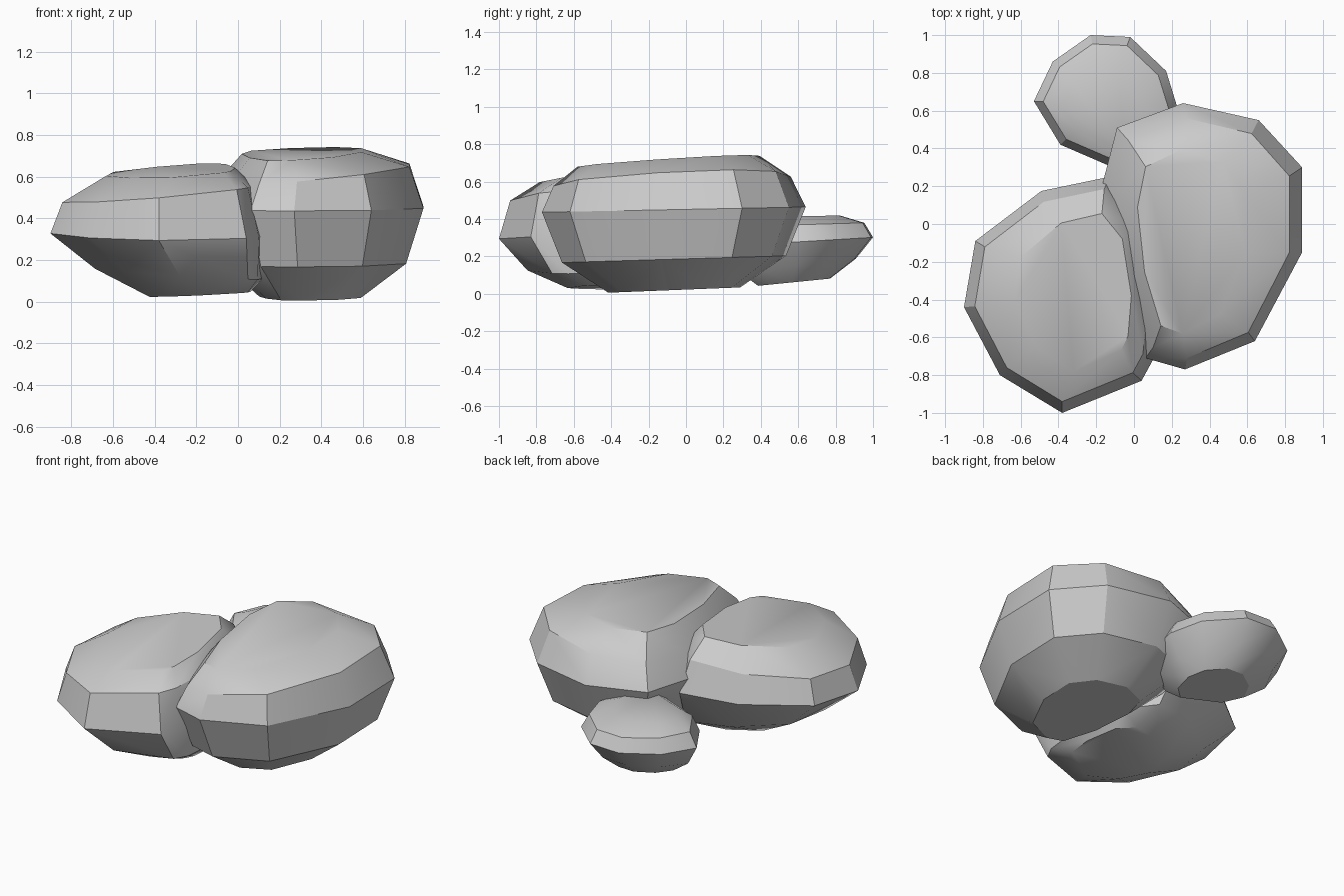
import bpy, bmesh
from math import radians


def rock(name, centre, outline, rings):
    """Faceted boulder: hull of scaled outlines.
    Each ring: scale x, scale y, shift x, shift y, height, tilt x, tilt y."""
    cx, cy = centre
    bm = bmesh.new()
    for sx, sy, dx, dy, z, tx, ty in rings:
        for px, py in outline:
            x, y = (px - cx) * sx + dx, (py - cy) * sy + dy
            bm.verts.new((cx + x, cy + y, z + tx * x + ty * y))
    bmesh.ops.convex_hull(bm, input=bm.verts[:])
    loose = [v for v in bm.verts if not v.link_faces]
    bmesh.ops.delete(bm, geom=loose, context='VERTS')
    bmesh.ops.dissolve_limit(bm, angle_limit=radians(4),
                             verts=bm.verts[:], edges=bm.edges[:])
    bmesh.ops.recalc_face_normals(bm, faces=bm.faces[:])
    mesh = bpy.data.meshes.new(name)
    bm.to_mesh(mesh)
    bm.free()
    obj = bpy.data.objects.new(name, mesh)
    bpy.context.collection.objects.link(obj)
    bpy.ops.object.select_all(action='DESELECT')
    obj.select_set(True)
    bpy.context.view_layer.objects.active = obj
    bpy.ops.object.shade_smooth_by_angle(angle=radians(32))
    return obj


# Large boulder on the right
rock("large_boulder", (0.37, -0.06),
     [(-0.09, 0.51), (0.26, 0.64), (0.66, 0.55), (0.89, 0.30), (0.89, -0.15),
      (0.64, -0.62), (0.27, -0.77), (0.06, -0.71), (-0.10, -0.30), (-0.17, 0.20)],
     [(0.46, 0.50, -0.02, 0.00, 0.02, 0.0, 0.04),
      (0.84, 0.85, 0.00, 0.00, 0.185, 0.0, 0.03),
      (1.00, 1.00, 0.00, 0.00, 0.45, 0.0, 0.02),
      (0.87, 0.90, 0.00, -0.01, 0.61, 0.09, 0.04),
      (0.54, 0.69, -0.06, -0.03, 0.715, 0.04, 0.06)])

# Medium boulder on the left
rock("medium_boulder", (-0.38, -0.40),
     [(-0.49, 0.175), (-0.84, -0.09), (-0.90, -0.44), (-0.71, -0.80), (-0.38, -1.0),
      (0.04, -0.83), (0.10, -0.72), (0.13, -0.40), (0.05, 0.05), (-0.13, 0.25)],
     [(0.47, 0.47, 0.20, 0.05, 0.025, 0.05, 0.02),
      (0.78, 0.78, 0.10, 0.02, 0.14, -0.06, 0.02),
      (1.00, 1.00, 0.00, 0.00, 0.33, 0.0, 0.06),
      (0.89, 0.90, 0.00, 0.00, 0.52, 0.09, 0.04),
      (0.60, 0.67, 0.06, 0.02, 0.62, 0.06, 0.07)])

# Small stone at the back, tucked under the large boulder
rock("small_stone", (-0.15, 0.64),
     [(-0.23, 1.0), (-0.02, 0.99), (0.17, 0.81), (0.235, 0.60), (0.19, 0.36),
      (0.05, 0.23), (-0.15, 0.31), (-0.39, 0.42), (-0.53, 0.65), (-0.43, 0.86)],
     [(0.52, 0.50, 0.02, -0.05, 0.068, 0.0, 0.10),
      (0.80, 0.80, 0.00, -0.02, 0.155, 0.0, 0.12),
      (1.00, 1.00, 0.00, 0.00, 0.28, 0.0, 0.06),
      (0.87, 0.87, 0.00, 0.00, 0.37, 0.0, 0.03),
      (0.58, 0.56, -0.01, -0.02, 0.415, 0.0, 0.02)])
